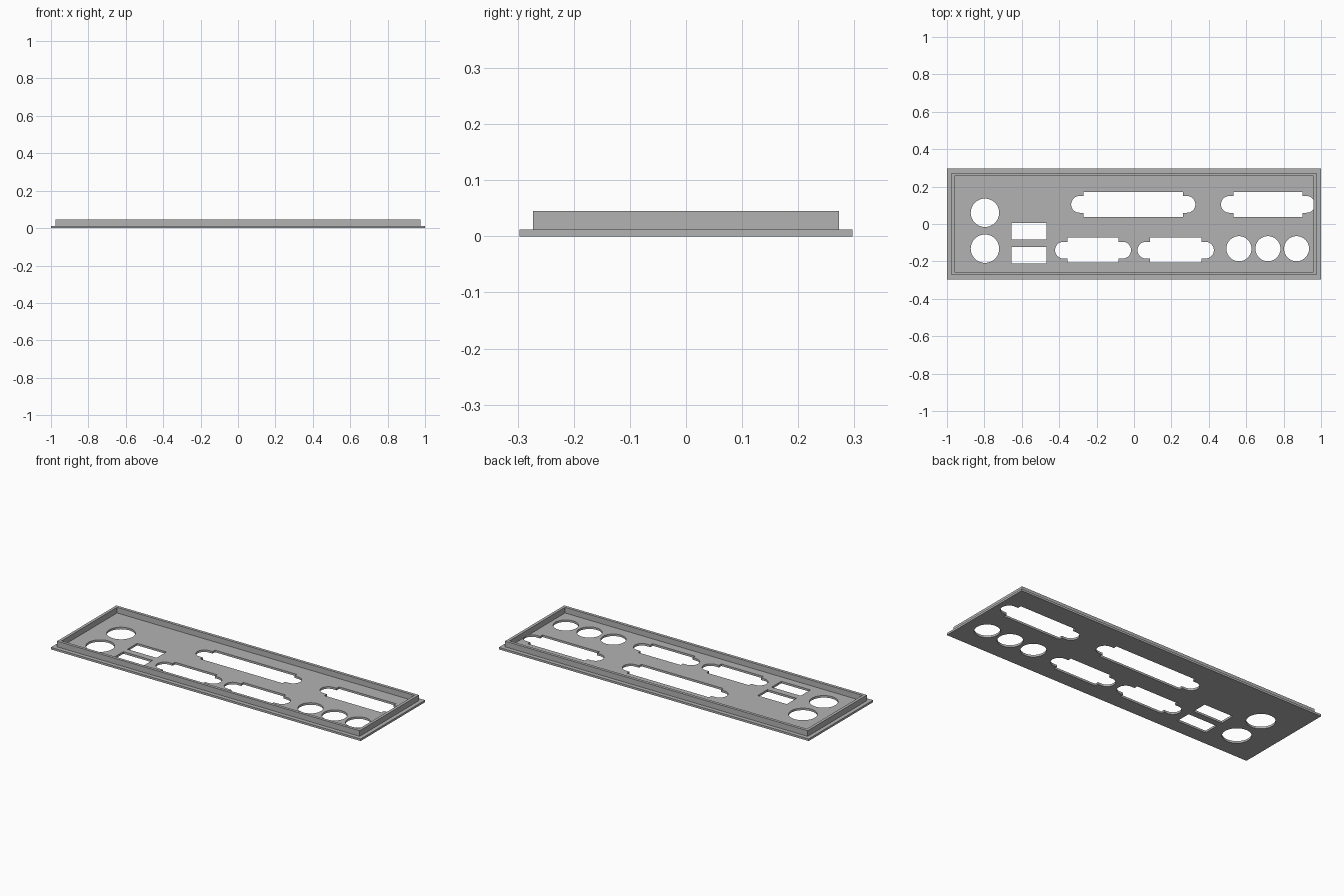
import bpy
import bmesh
from math import cos, sin, pi

cube = bpy.data.objects.get("Cube")
if cube:
    bpy.data.objects.remove(cube, do_unlink=True)

GREY = (0.45, 0.45, 0.45, 1)
metal = bpy.data.materials.new("grey metal")
metal.use_nodes = True
metal.diffuse_color = GREY
metal.node_tree.nodes["Principled BSDF"].inputs["Base Color"].default_value = GREY


def arc(cx, cy, r, start, end, steps):
    angles = [start + (end - start) * i / steps for i in range(steps + 1)]
    return [(cx + r * cos(a), cy + r * sin(a)) for a in angles]


def circle(cx, cy, r):
    return arc(cx, cy, r, 0, 2 * pi, 48)[:-1]


def rect(cx, cy, hx, hy):
    return [(cx + sx * hx, cy + sy * hy) for sx, sy in ((-1, -1), (1, -1), (1, 1), (-1, 1))]


def connector(cx, cy, hx, hy=0.067, ear=0.045, reach=0.022):
    """Rectangular opening with a rounded screw ear at each end."""
    half = [(hx, -hy), (hx, -ear)]
    half += arc(hx + reach, 0, ear, -pi / 2, pi / 2, 16)
    half += [(hx, ear), (hx, hy)]
    return [(cx + s * x, cy + s * y) for s in (1, -1) for x, y in half]


def sheet(name, loops, bottom, top):
    """Extrude a flat outline, with the remaining loops left open as holes."""
    curve = bpy.data.curves.new(name, "CURVE")
    curve.dimensions = "2D"
    curve.fill_mode = "BOTH"
    curve.extrude = (top - bottom) / 2
    for loop in loops:
        spline = curve.splines.new("POLY")
        spline.points.add(len(loop) - 1)
        for point, (x, y) in zip(spline.points, loop):
            point.co = (x, y, 0, 1)
        spline.use_cyclic_u = True
    source = bpy.data.objects.new(name + " outline", curve)
    bpy.context.collection.objects.link(source)
    graph = bpy.context.evaluated_depsgraph_get()
    mesh = bpy.data.meshes.new_from_object(source.evaluated_get(graph))
    bpy.data.objects.remove(source, do_unlink=True)

    # Weld caps to walls and set the sheet at its height
    bm = bmesh.new()
    bm.from_mesh(mesh)
    bmesh.ops.remove_doubles(bm, verts=bm.verts, dist=0.0001)
    bmesh.ops.recalc_face_normals(bm, faces=bm.faces)
    bmesh.ops.translate(bm, verts=bm.verts, vec=(0, 0, (bottom + top) / 2))
    for face in bm.faces:
        face.smooth = False
    bm.to_mesh(mesh)
    bm.free()
    mesh.materials.clear()
    mesh.materials.append(metal)
    mesh.name = name
    bpy.context.collection.objects.link(bpy.data.objects.new(name, mesh))


# Openings in the plate
holes = [circle(-0.797, y, 0.076) for y in (0.06, -0.132)]
holes += [rect(-0.561, y, 0.094, 0.045) for y in (-0.039, -0.167)]
holes += [circle(x, -0.132, 0.067) for x in (0.561, 0.716, 0.869)]
holes += [
    connector(-0.004, 0.105, 0.265),
    connector(0.716, 0.105, 0.184),
    connector(-0.219, -0.14, 0.136),
    connector(0.223, -0.14, 0.137),
]

# Flat plate and the raised wall standing on it
sheet("plate", [rect(0, 0, 1, 0.297)] + holes, 0, 0.012)
sheet("raised_rim", [rect(0, 0, 0.977, 0.273), rect(0, 0, 0.96, 0.256)], 0.012, 0.045)
